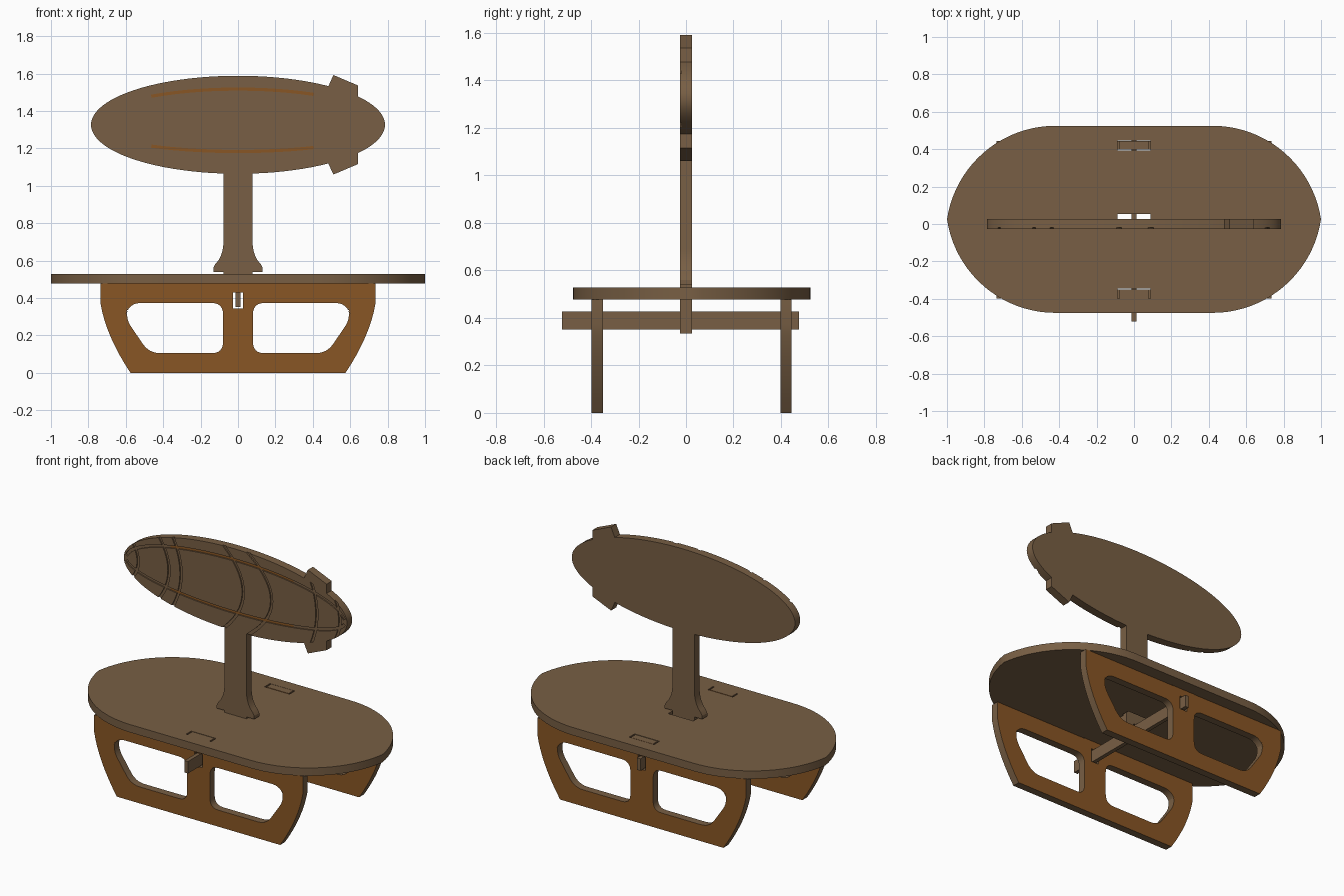
import bpy, bmesh, math

if "Cube" in bpy.data.objects:
    bpy.data.objects.remove(bpy.data.objects["Cube"])

# two colours: plain wood and warm wood
def material(name, rgb):
    m = bpy.data.materials.new(name)
    m.diffuse_color = (*rgb, 1)
    m.use_nodes = True
    m.node_tree.nodes["Principled BSDF"].inputs["Base Color"].default_value = m.diffuse_color
    return m

MATS = [material("brown wood", (0.188, 0.114, 0.058)),
        material("orange wood", (0.25, 0.093, 0.018))]


def add_object(name, mesh):
    if not mesh.materials:
        for m in MATS:
            mesh.materials.append(m)
    ob = bpy.data.objects.new(name, mesh)
    bpy.context.collection.objects.link(ob)
    return ob


def smooth(ob):
    bpy.ops.object.select_all(action='DESELECT')
    ob.select_set(True)
    bpy.context.view_layer.objects.active = ob
    bpy.ops.object.shade_smooth_by_angle(angle=math.radians(25))


def plate(name, loops, thick, centre, upright=True):
    """Flat board from an outline and holes; upright boards lie in x-z."""
    cu = bpy.data.curves.new(name, 'CURVE')
    cu.dimensions, cu.fill_mode, cu.extrude = '2D', 'BOTH', thick / 2
    for loop in loops:
        sp = cu.splines.new('POLY')
        sp.points.add(len(loop) - 1)
        for p, (a, b) in zip(sp.points, loop):
            p.co = (a, b, 0, 1)
        sp.use_cyclic_u = True
    tmp = bpy.data.objects.new(name + "_outline", cu)
    bpy.context.collection.objects.link(tmp)
    bpy.context.view_layer.update()
    dg = bpy.context.evaluated_depsgraph_get()
    mesh = bpy.data.meshes.new_from_object(tmp.evaluated_get(dg))
    bpy.data.objects.remove(tmp)
    bm = bmesh.new()
    bm.from_mesh(mesh)
    bmesh.ops.remove_doubles(bm, verts=bm.verts, dist=1e-5)
    for v in bm.verts:
        x, y, z = v.co
        v.co = (x, z + centre, y) if upright else (x, y, z + centre)
    bmesh.ops.recalc_face_normals(bm, faces=bm.faces)
    bm.to_mesh(mesh)
    bm.free()
    mesh.materials.clear()
    ob = add_object(name, mesh)
    smooth(ob)
    return ob


def rect(x0, x1, y0, y1):
    return [(x0, y0), (x1, y0), (x1, y1), (x0, y1)]


def bezier(a, c, b, n=8):
    return [tuple(a[k] * (1 - t) ** 2 + 2 * c[k] * t * (1 - t) + b[k] * t * t for k in (0, 1))
            for t in (i / n for i in range(n + 1))]


def rounded(pts, r):
    out = []
    for i, p in enumerate(pts):
        ends = []
        for q in (pts[i - 1], pts[(i + 1) % len(pts)]):
            f = r / math.dist(p, q)
            ends.append((p[0] + (q[0] - p[0]) * f, p[1] + (q[1] - p[1]) * f))
        out += bezier(ends[0], p, ends[1], 6)
    return out


def flip(pts):
    return [(-x, z) for x, z in reversed(pts)]


# table top with three slots
R, CX, CY = 0.586, 0.42, -0.061
a0 = math.asin((0.025 - CY) / R)
quarter = [(CX + R * math.cos(a), CY + R * math.sin(a))
           for a in (a0 + (math.pi / 2 - a0) * i / 20 for i in range(21))]
back = quarter + flip(quarter)
outline = back + [(x, 0.05 - y) for x, y in reversed(back)][1:-1]
plate("table_top", [outline, rect(-.088, .088, -.397, -.345),
                    rect(-.088, .088, -.003, .053), rect(-.088, .088, .392, .447)],
      0.05, 0.503, upright=False)

# legs with two rounded windows, a rail slot and a tab through the table
side = bezier((.575, 0), (.705, .195), (.735, .37)) + [(.735, .478), (.078, .478), (.078, .528)]
window = rounded([(.08, .105), (.475, .105), (.605, .295), (.58, .373), (.08, .373)], 0.06)
slot = rect(-.027, .027, .345, .43)
for name, y in (("front_leg", -0.373), ("back_leg", 0.421)):
    leg = plate(name, [side + flip(side), window, flip(window), slot], 0.048, y)
    for f in leg.data.polygons:
        f.material_index = 1 if abs(f.normal.y) > 0.9 else 0

# rail through both legs and the post
bm = bmesh.new()
bmesh.ops.create_cube(bm, size=1)
for v in bm.verts:
    v.co = (v.co.x * 0.025, v.co.y * 0.998 - 0.023, v.co.z * 0.076 + 0.39)
me = bpy.data.meshes.new("rail")
bm.to_mesh(me)
bm.free()
add_object("rail", me)

# post with flared foot and slotted lower tab
half = ([(.078, .335), (.078, .54), (.132, .54), (.132, .56)]
        + bezier((.122, .58), (.082, .62), (.078, .69)) + [(.078, 1.068)])
plate("post", [half + flip(half), slot], 0.052, 0)

# airship body
A, B, ZC = 0.786, 0.262, 1.326
body = plate("airship_body", [[(A * math.cos(i * math.pi / 48), ZC + B * math.sin(i * math.pi / 48))
                              for i in range(96)]], 0.052, 0)


def height(x):
    return B * math.sqrt(max(0, 1 - (x / A) ** 2))


# tail fins
for name, s in (("upper_fin", 1), ("lower_fin", -1)):
    base = [(x, ZC + s * (height(x) - 0.002)) for x in (.64, .6, .56, .52, .482)]
    plate(name, [base + [(.482, ZC + s * .203), (.51, ZC + s * .266),
                         (.642, ZC + s * .21), (.642, ZC + s * .14)]], 0.052, 0)


# grooves engraved in the front of the body
def groove(path, width, painted):
    bm = bmesh.new()
    rows = []
    for i, p in enumerate(path):
        q0, q1 = path[max(i - 1, 0)], path[min(i + 1, len(path) - 1)]
        d = math.dist(q0, q1)
        nx, nz = -(q1[1] - q0[1]) / d * width / 2, (q1[0] - q0[0]) / d * width / 2
        rows.append([bm.verts.new((p[0] + s * nx, y, p[1] + s * nz))
                     for s, y in ((1, -.05), (1, -.018), (-1, -.018), (-1, -.05))])
    for r, t in zip(rows, rows[1:]):
        for k in range(4):
            f = bm.faces.new((r[k], r[(k + 1) % 4], t[(k + 1) % 4], t[k]))
            f.material_index = int(painted and k == 1 and abs(r[0].co.x) < 0.45)
    bm.faces.new(rows[0])
    bm.faces.new(rows[-1][::-1])
    bmesh.ops.recalc_face_normals(bm, faces=bm.faces)
    me = bpy.data.meshes.new("groove_cutter")
    bm.to_mesh(me)
    bm.free()
    cutter = add_object("groove_cutter", me)
    cutter.hide_render = True
    mod = body.modifiers.new("groove", 'BOOLEAN')
    mod.operation, mod.solver, mod.object = 'DIFFERENCE', 'EXACT', cutter
    bpy.ops.object.select_all(action='DESELECT')
    body.select_set(True)
    bpy.context.view_layer.objects.active = body
    bpy.ops.object.modifier_apply(modifier=mod.name)
    bpy.data.objects.remove(cutter)


# ribs: (x at rim, x at middle)
for xe, xm in ((-.72, -.685), (-.535, -.468), (-.44, -.383), (-.08, .055),
               (.09, .255), (.535, .573), (.71, .735)):
    groove([(xm + (xe - xm) * t * t, ZC + height(xe) * t)
            for t in (1.12 * i / 8 for i in range(-8, 9))], 0.017, False)
# long lines from nose to tail
for h in (0.191, -0.143):
    groove([(0.77 * math.cos(a), ZC + h * math.sin(a))
            for a in (math.pi * (0.03 + 0.94 * i / 32) for i in range(33))], 0.017, True)
smooth(body)
